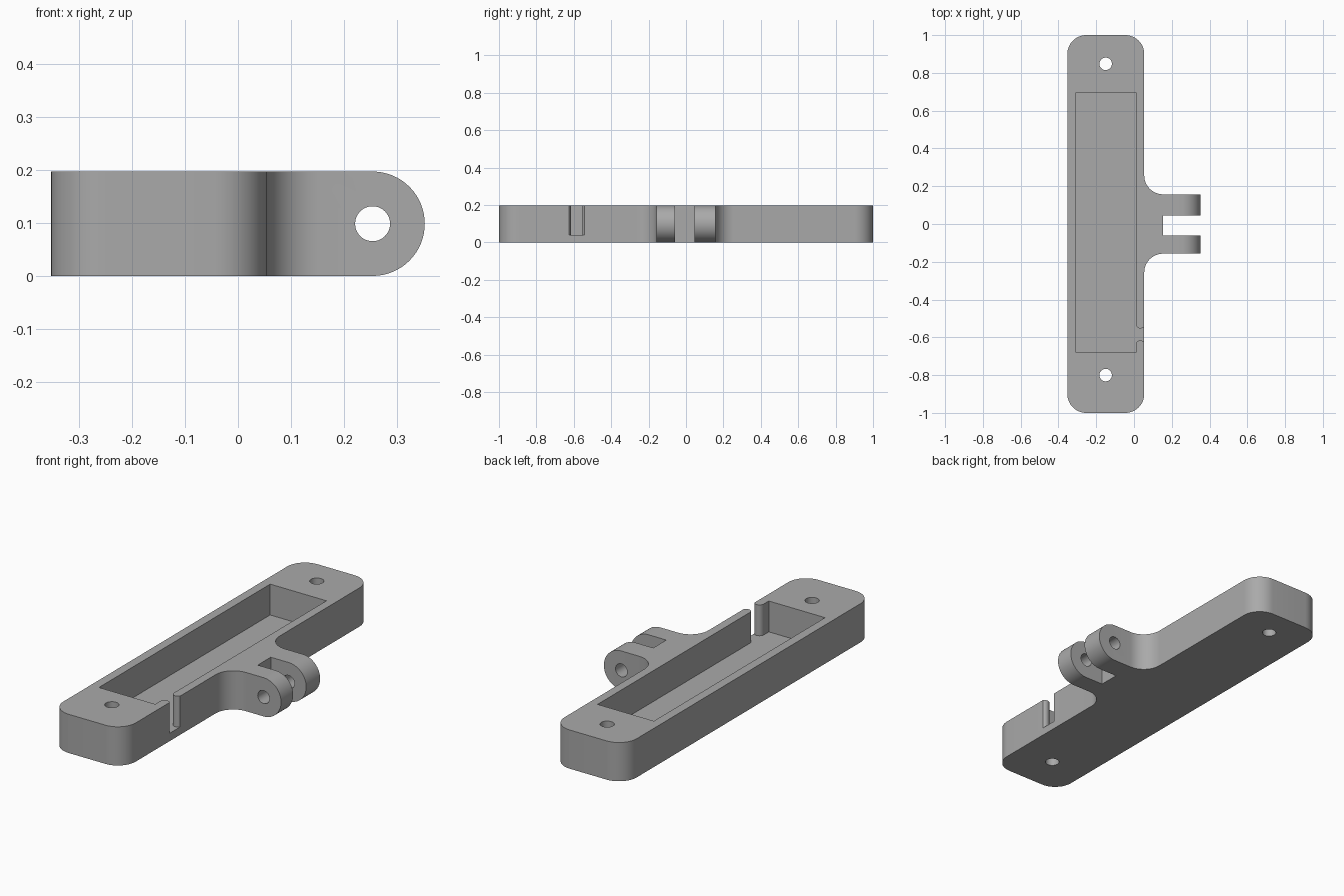
import bpy, bmesh
from math import sin, cos, radians
from mathutils import Vector

cube = bpy.data.objects.get("Cube")
if cube:
    bpy.data.objects.remove(cube, do_unlink=True)

H = 0.197          # overall height
FLOOR = 0.04       # pocket floor height
LEFT, RIGHT = -0.353, 0.054
EYE_X, EYE_R = 0.254, H / 2

grey = bpy.data.materials.new("grey_plastic")
grey.use_nodes = True
grey.diffuse_color = (0.4, 0.4, 0.4, 1)
grey.node_tree.nodes["Principled BSDF"].inputs["Base Color"].default_value = (0.4, 0.4, 0.4, 1)


def arc(cx, cy, r, a0, a1, n=12):
    angles = [radians(a0 + (a1 - a0) * i / n) for i in range(n + 1)]
    return [(cx + r * cos(a), cy + r * sin(a)) for a in angles]


def circle(cx, cy, r):
    return arc(cx, cy, r, 0, 360, 40)[:-1]


def rect(x0, x1, y0, y1):
    return [(x0, y0), (x1, y0), (x1, y1), (x0, y1)]


def prism(name, outline, lo, hi, axis="z"):
    """Extrude an outline along z, or an (x, z) outline along y."""
    place = (lambda p, t: (p[0], p[1], t)) if axis == "z" else (lambda p, t: (p[0], t, p[1]))
    bm = bmesh.new()
    face = bm.faces.new([bm.verts.new(place(p, lo)) for p in outline])
    top = bmesh.ops.extrude_face_region(bm, geom=[face])["geom"]
    bmesh.ops.translate(bm, vec=Vector(place((0, 0), hi - lo)),
                        verts=[g for g in top if isinstance(g, bmesh.types.BMVert)])
    bmesh.ops.recalc_face_normals(bm, faces=bm.faces)
    mesh = bpy.data.meshes.new(name)
    bm.to_mesh(mesh)
    bm.free()
    mesh.materials.append(grey)
    obj = bpy.data.objects.new(name, mesh)
    bpy.context.collection.objects.link(obj)
    return obj


def combine(target, tool, operation="DIFFERENCE"):
    mod = target.modifiers.new("cut", "BOOLEAN")
    mod.operation, mod.solver, mod.object = operation, "EXACT", tool
    bpy.context.view_layer.objects.active = target
    bpy.ops.object.modifier_apply(modifier=mod.name)
    bpy.data.objects.remove(tool, do_unlink=True)


# Plan outline: rounded bar with a filleted bracket on its side
R = 0.1
LUG = 0.157
outline = (arc(LEFT + R, -1 + R, R, 180, 270)
           + arc(RIGHT - R, -1 + R, R, 270, 360)
           + arc(RIGHT + R, -LUG - R, R, 180, 90)
           + [(0.5, -LUG), (0.5, LUG)]
           + arc(RIGHT + R, LUG + R, R, 270, 180)
           + arc(RIGHT - R, 1 - R, R, 0, 90)
           + arc(LEFT + R, 1 - R, R, 90, 180))
body = prism("tray_with_hinge_bracket", outline, -0.1, 0.3)

# Side profile gives the height and the round hinge ends
side = [(-0.5, 0), *arc(EYE_X, EYE_R, EYE_R, -90, 90, 32), (-0.5, H)]
combine(body, prism("side_profile", side, -1.2, 1.2, "y"), "INTERSECT")

# Hinge gap and pin hole
combine(body, prism("hinge_gap", rect(0.153, 0.5, -0.06, 0.045), -0.1, 0.3))
combine(body, prism("pin_hole", circle(EYE_X, EYE_R, 0.033), -0.5, 0.5, "y"))

# Pocket
combine(body, prism("pocket", rect(-0.307, 0.01, -0.68, 0.697), FLOOR, 0.3))

# Cable slot through the pocket wall, with rounded wall ends
r = 0.024
slot = ([(-0.03, -0.553 + r)] + [(-0.03, -0.616 - r)]
        + arc(0.01 + r, -0.616 - r, r, 180, 33)
        + [(0.08, -0.627), (0.08, -0.542)]
        + arc(0.01 + r, -0.553 + r, r, -33, -180))
combine(body, prism("cable_slot", slot, FLOOR, 0.3))

# Screw holes
for y in (0.848, -0.8):
    combine(body, prism("screw_hole", circle(-0.15, y, 0.033), -0.1, 0.3))

# Smooth the rounded walls, keep edges sharp
bpy.ops.object.select_all(action="DESELECT")
body.select_set(True)
bpy.context.view_layer.objects.active = body
bpy.ops.object.shade_smooth_by_angle(angle=radians(30))
